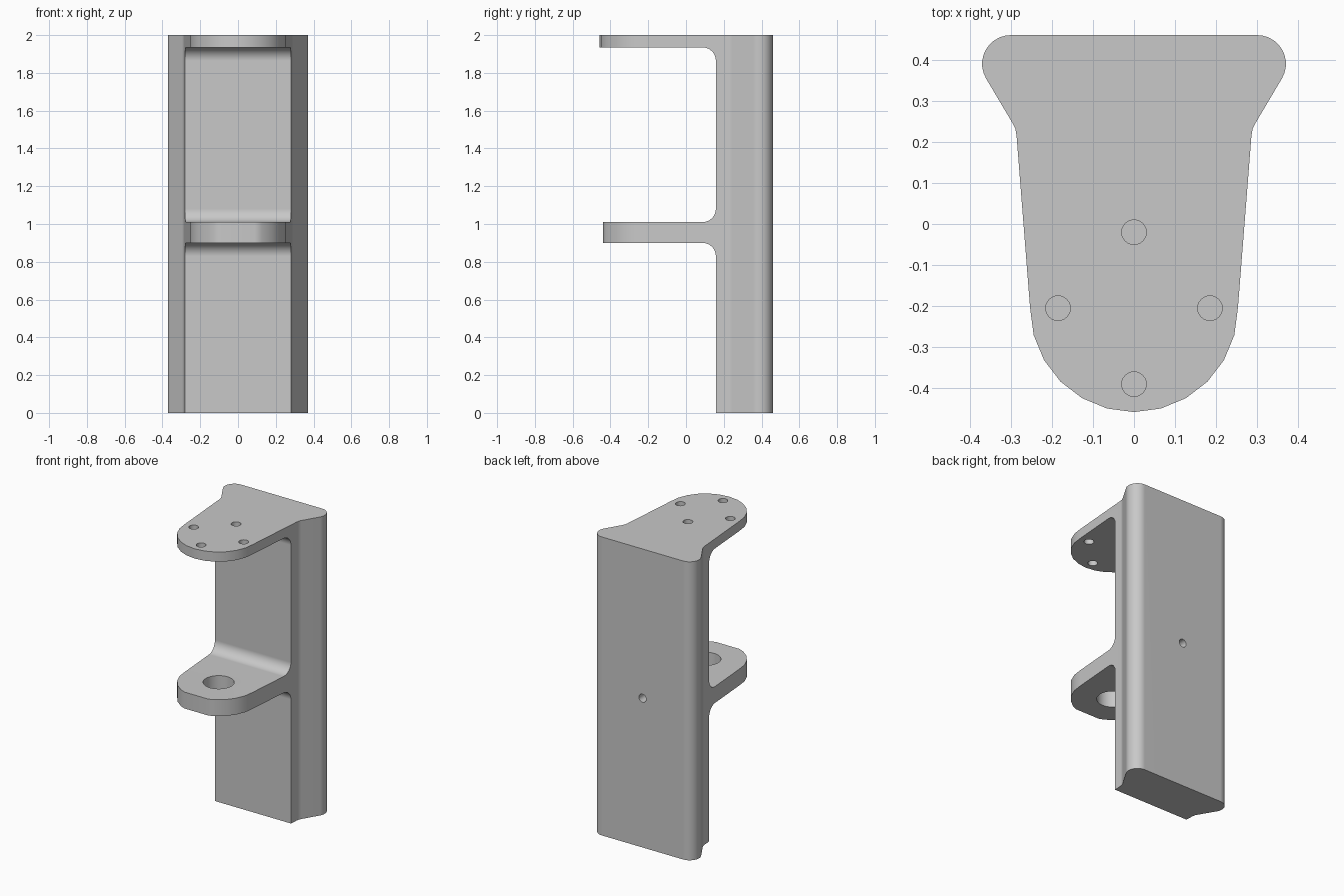
import bpy, bmesh, math
from mathutils import Vector

cube = bpy.data.objects.get("Cube")
if cube:
    bpy.data.objects.remove(cube, do_unlink=True)

mat = bpy.data.materials.new("plain grey")
mat.use_nodes = True
grey = (0.58, 0.58, 0.58, 1)
mat.diffuse_color = grey
mat.node_tree.nodes["Principled BSDF"].inputs["Base Color"].default_value = grey


def arc(cx, cy, r, start, end, steps):
    """Points along an arc, angles in degrees."""
    angles = [math.radians(start + (end - start) * i / steps) for i in range(steps + 1)]
    return [(cx + r * math.cos(a), cy + r * math.sin(a)) for a in angles]


def prism(name, points, to_3d, sweep):
    """Extrude a 2D outline placed in space by to_3d along the sweep vector."""
    bm = bmesh.new()
    face = bm.faces.new([bm.verts.new(to_3d(a, b)) for a, b in points])
    new = bmesh.ops.extrude_face_region(bm, geom=[face])["geom"]
    verts = [v for v in new if isinstance(v, bmesh.types.BMVert)]
    bmesh.ops.translate(bm, verts=verts, vec=Vector(sweep))
    bmesh.ops.recalc_face_normals(bm, faces=bm.faces)
    mesh = bpy.data.meshes.new(name)
    bm.to_mesh(mesh)
    bm.free()
    mesh.materials.append(mat)
    obj = bpy.data.objects.new(name, mesh)
    bpy.context.collection.objects.link(obj)
    return obj


def apply_boolean(target, tool, operation):
    mod = target.modifiers.new("cut", 'BOOLEAN')
    mod.operation, mod.solver, mod.object = operation, 'EXACT', tool
    bpy.context.view_layer.objects.active = target
    bpy.ops.object.modifier_apply(modifier=mod.name)
    bpy.data.objects.remove(tool, do_unlink=True)


# Side profile (y, z): upright, filleted middle shelf and top plate
FACE, BACK, R = 0.158, 0.46, 0.07
side = [(BACK, 0), (FACE, 0)]
side += arc(FACE - R, 0.90 - R, R, 0, 90, 8)
side += [(-0.44, 0.90), (-0.44, 1.01)]
side += arc(FACE - R, 1.01 + R, R, -90, 0, 8)
side += arc(FACE - R, 1.935 - R, R, 0, 90, 8)
side += [(-0.6, 1.935), (-0.6, 2), (BACK, 2)]
# the plan outline sets the final back and tip
side = [(y + 0.1 if y == BACK else y, z) for y, z in side]
bracket = prism("bracket", side, lambda y, z: (-0.6, y, z), (1.2, 0, 0))

# Plan outline (x, y): rounded rear flanges, tapered sides and round tip
half = arc(0.30, 0.39, R, 90, -30, 10)
half += [(0.296, 0.246), (0.289, 0.232), (0.286, 0.215)]
half += arc(0, -0.205, 0.253, 0, -90, 6)
plan = half + [(-x, y) for x, y in reversed(half[:-1])]
outline = prism("plan_outline", plan, lambda x, y: (x, y, -0.2), (0, 0, 2.4))
apply_boolean(bracket, outline, 'INTERSECT')

# Four screw holes in the top plate
for x, y in ((0, -0.02), (0.185, -0.205), (-0.185, -0.205), (0, -0.39)):
    hole = prism("screw_hole", arc(x, y, 0.03, 0, 345, 23), lambda a, b: (a, b, 1.8), (0, 0, 0.4))
    apply_boolean(bracket, hole, 'DIFFERENCE')

# Large hole in the middle shelf
hole = prism("shelf_hole", arc(0, -0.205, 0.095, 0, 350, 35), lambda a, b: (a, b, 0.7), (0, 0, 0.5))
apply_boolean(bracket, hole, 'DIFFERENCE')

# Blind hole in the back
hole = prism("back_hole", arc(0, 1.0, 0.027, 0, 345, 23), lambda a, b: (a, 0.26, b), (0, 0.4, 0))
apply_boolean(bracket, hole, 'DIFFERENCE')

# Smooth rounded walls, crisp edges
bpy.ops.object.select_all(action='DESELECT')
bracket.select_set(True)
bpy.context.view_layer.objects.active = bracket
bpy.ops.object.shade_smooth_by_angle(angle=math.radians(32))
weighted = bracket.modifiers.new("even_normals", 'WEIGHTED_NORMAL')
weighted.keep_sharp = True
